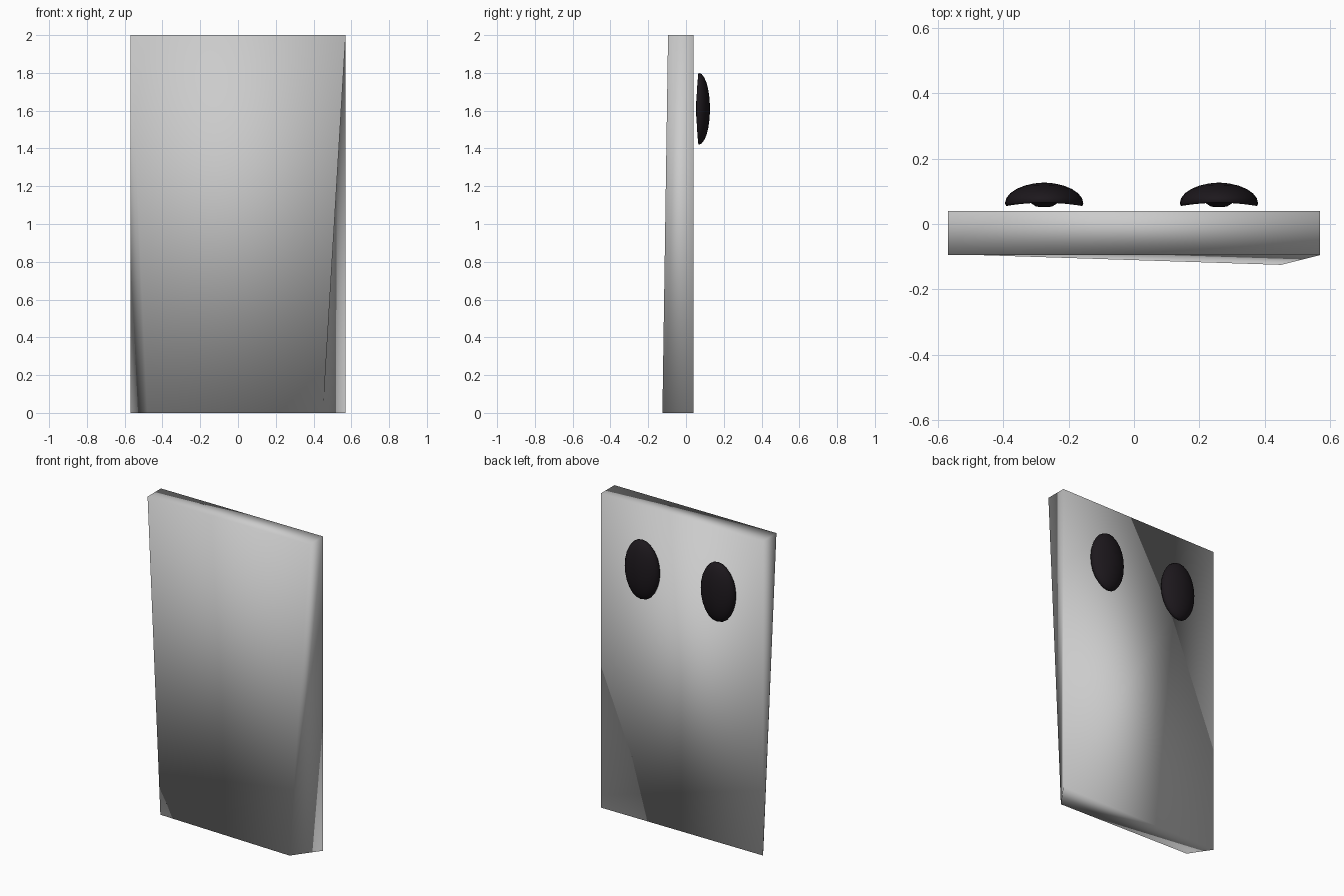
import bpy, bmesh, math

if "Cube" in bpy.data.objects:
    bpy.data.objects.remove(bpy.data.objects["Cube"])

black = bpy.data.materials.new("eye_black")
black.diffuse_color = (0.012, 0.009, 0.012, 1)
black.use_nodes = True
black.node_tree.nodes["Principled BSDF"].inputs["Base Color"].default_value = black.diffuse_color


def finish(bm, name, mat=None):
    bmesh.ops.recalc_face_normals(bm, faces=bm.faces)
    me = bpy.data.meshes.new(name)
    bm.to_mesh(me)
    bm.free()
    me.polygons.foreach_set("use_smooth", [True] * len(me.polygons))
    ob = bpy.data.objects.new(name, me)
    bpy.context.collection.objects.link(ob)
    if mat:
        me.materials.append(mat)
    return ob


# Body: a fully smooth-shaded slab whose front bottom corners are pulled inwards
bm = bmesh.new()
bottom = [(-0.57, 0.04), (-0.48, -0.095), (0.45, -0.125), (0.57, 0.04)]
top = [(-0.57, 0.04), (-0.57, -0.095), (0.57, -0.095), (0.57, 0.04)]
lo = [bm.verts.new((x, y, 0)) for x, y in bottom]
hi = [bm.verts.new((x, y, 2)) for x, y in top]
bm.faces.new(lo)
bm.faces.new(hi)
for i in range(4):
    j = (i + 1) % 4
    bm.faces.new((lo[i], lo[j], hi[j], hi[i]))
finish(bm, "body")


# Eyes: domed oval discs with a slightly bent rim and a small bump behind
def eye(name, cx, cz=1.61, rx=0.12, rz=0.19, n=24):
    bm = bmesh.new()

    def ring(r, y, bend=0.0):
        pts = []
        for i in range(n):
            a = 2 * math.pi * i / n
            pts.append(bm.verts.new((cx + rx * r * math.cos(a),
                                     y - bend * math.cos(a) ** 2,
                                     cz + rz * r * math.sin(a))))
        return pts

    rings = [ring(0.2, 0.053), ring(0.38, 0.067), ring(0.97, 0.065, 0.01)]
    for k in range(6):
        t = math.radians(15 * k)
        rings.append(ring(math.cos(t), 0.068 + 0.059 * math.sin(t),
                          0.005 * (1 - k / 6)))
    for a, b in zip(rings, rings[1:]):
        for i in range(n):
            j = (i + 1) % n
            bm.faces.new((a[i], a[j], b[j], b[i]))
    for r, y in ((rings[0], 0.052), (rings[-1], 0.127)):
        c = bm.verts.new((cx, y, cz))
        for i in range(n):
            bm.faces.new((r[i], r[(i + 1) % n], c))
    finish(bm, name, black)


eye("left_eye", -0.275)
eye("right_eye", 0.26)
